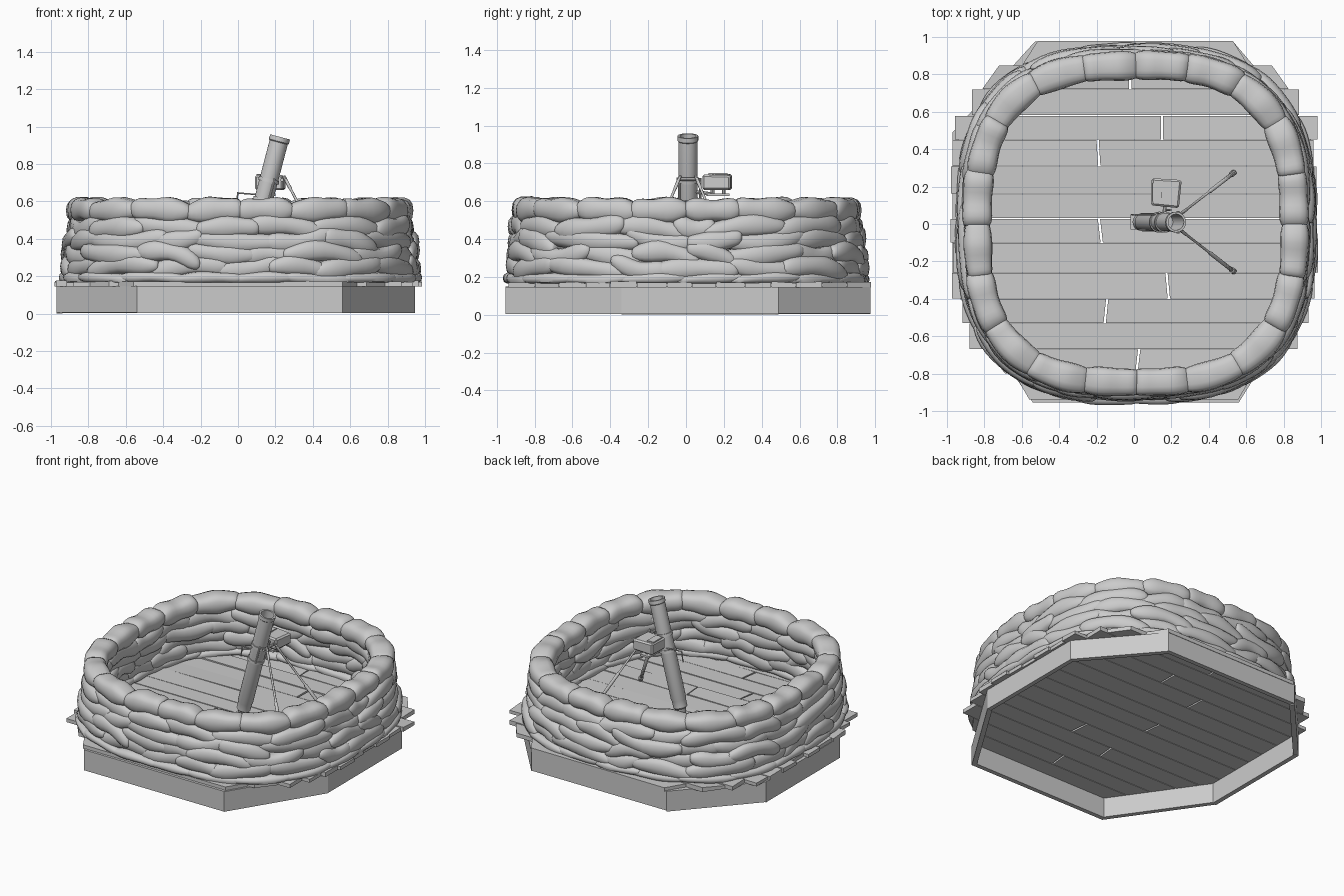
import bpy, bmesh, math, random
from mathutils import Vector

if "Cube" in bpy.data.objects:
    bpy.data.objects.remove(bpy.data.objects["Cube"])

random.seed(4)
R = random.uniform


def finish(bm, name, smooth=None):
    bmesh.ops.recalc_face_normals(bm, faces=bm.faces)
    me = bpy.data.meshes.new(name)
    bm.to_mesh(me)
    bm.free()
    ob = bpy.data.objects.new(name, me)
    bpy.context.collection.objects.link(ob)
    if smooth:
        bpy.ops.object.select_all(action='DESELECT')
        ob.select_set(True)
        bpy.context.view_layer.objects.active = ob
        bpy.ops.object.shade_smooth_by_angle(angle=math.radians(smooth))
    return ob


def prism(bm, pts, z0, z1, jitter=0.0):
    lo = [bm.verts.new((x, y, z0)) for x, y in pts]
    hi = [bm.verts.new((x, y, z1 + R(-jitter, jitter))) for x, y in pts]
    n = len(pts)
    bm.faces.new(lo[::-1])
    bm.faces.new(hi)
    for i in range(n):
        j = (i + 1) % n
        bm.faces.new((lo[i], lo[j], hi[j], hi[i]))


def loft(bm, rings):
    vs = [[bm.verts.new(p) for p in r] for r in rings]
    n = len(vs[0])
    for a, b in zip(vs, vs[1:]):
        for i in range(n):
            j = (i + 1) % n
            bm.faces.new((a[i], a[j], b[j], b[i]))
    bm.faces.new(vs[0][::-1])
    bm.faces.new(vs[-1])


def lathe(bm, p, q, profile, n=12):
    # profile: (distance from p along p->q, radius)
    p, q = Vector(p), Vector(q)
    d = (q - p).normalized()
    u = d.cross(Vector((0, 1, 0.01))).normalized()
    v = d.cross(u)
    loft(bm, [[p + d * h + (u * math.cos(k * math.tau / n) + v * math.sin(k * math.tau / n)) * r
               for k in range(n)] for h, r in profile])


def rod(bm, p, q, r, n=8):
    L = (Vector(q) - Vector(p)).length
    lathe(bm, p, q, [(0, r), (L, r)], n)


# Eight-sided skirt of upright boards
oct_pts = [(0.56, -0.955), (0.945, -0.34), (0.945, 0.49), (0.53, 0.975),
           (-0.53, 0.975), (-0.97, 0.49), (-0.97, -0.34), (-0.54, -0.955)]
bm = bmesh.new()
for i in range(8):
    a, b = oct_pts[i], oct_pts[(i + 1) % 8]
    s = 0.967
    prism(bm, [a, b, (b[0] * s, b[1] * s), (a[0] * s, a[1] * s)], R(0, 0.012), 0.147, 0.002)
finish(bm, "skirt_boards")

# Floor planks: y low, y high, half length at each, optional split x
rows = [(-0.94, -0.80, 0.56, 0.64, None), (-0.80, -0.67, 0.70, 0.80, 0.02),
        (-0.67, -0.53, 0.87, 0.87, None), (-0.53, -0.40, 0.92, 0.92, -0.15),
        (-0.40, -0.26, 0.96, 0.96, 0.18), (-0.26, -0.10, 0.98, 0.98, None),
        (-0.10, 0.03, 0.97, 0.97, -0.18), (0.03, 0.16, 0.96, 0.96, None),
        (0.16, 0.31, 0.985, 0.985, None), (0.31, 0.45, 0.96, 0.96, -0.19),
        (0.45, 0.58, 0.97, 0.97, 0.15), (0.58, 0.72, 0.88, 0.88, None),
        (0.72, 0.85, 0.82, 0.73, -0.02), (0.85, 0.98, 0.60, 0.52, None)]
bm = bmesh.new()
for y0, y1, h0, h1, split in rows:
    y0, y1 = y0 + 0.002, y1 - 0.002
    l, r = R(-0.015, 0.015), R(-0.015, 0.015)
    L, Rr = [(-h0 + l, y0), (-h1 + l, y1)], [(h0 + r, y0), (h1 + r, y1)]
    if split is None:
        prism(bm, [L[0], Rr[0], Rr[1], L[1]], 0.145, 0.172, 0.004)
    else:
        k = R(-0.008, 0.008)
        prism(bm, [L[0], (split - 0.006 + k, y0), (split - 0.006 - k, y1), L[1]], 0.145, 0.172, 0.006)
        prism(bm, [(split + 0.006 + k, y0), Rr[0], Rr[1], (split + 0.006 - k, y1)], 0.145, 0.172, 0.006)
finish(bm, "floor_planks")


# Sandbags bent along a rounded-square path
def path(t, a):
    c, s = math.cos(t), math.sin(t)
    r = a / (abs(c) ** 2.75 + abs(s) ** 2.75) ** (1 / 2.75)
    return Vector((c * r + 0.01, s * r, 0))


def bag(bm, t0, t1, a, z, hw, hh, wild):
    slope, roll, shift = R(-wild, wild), R(-wild, wild) * 8, R(-wild, wild) * 0.4
    ph, hump = R(0, 6), R(-wild, wild) * 0.6
    rings = []
    for i in range(15):
        u = math.sin((i / 7 - 1) * math.pi / 2)
        t = t0 + (t1 - t0) * (u + 1) / 2
        c = path(t, a + shift)
        tan = (path(t + 0.01, a) - path(t - 0.01, a)).normalized()
        out = Vector((tan.y, -tan.x, 0))
        e = max(0.0, 1 - abs(u) ** 4) ** 0.5
        w = hw * (0.72 + 0.28 * e) * (1 + 0.04 * math.sin(4 * u + ph))
        h = hh * (0.4 + 0.6 * e) * (1 + 0.10 * math.sin(5 * u + ph))
        ring = []
        for k in range(14):
            g = k * math.tau / 14
            cx, cz = math.cos(g), math.sin(g)
            x = w * math.copysign(abs(cx) ** 0.65, cx)
            y = h * math.copysign(abs(cz) ** 0.8, cz)
            zz = z + y + slope * u + roll * x * 0.5 + hump * math.cos(u * 2.5)
            ring.append(c + out * x + Vector((0, 0, max(zz, 0.166))))
        rings.append(ring)
    loft(bm, rings)


#          path size, z, half width, half height, count, wildness
layers = [(0.893, 0.190, 0.074, 0.032, 20, 0.008), (0.888, 0.245, 0.068, 0.056, 19, 0.030),
          (0.880, 0.318, 0.070, 0.058, 20, 0.034), (0.872, 0.390, 0.070, 0.058, 18, 0.034),
          (0.862, 0.458, 0.070, 0.058, 19, 0.028), (0.847, 0.552, 0.078, 0.065, 20, 0.009)]
for n, (a, z, hw, hh, cnt, wild) in enumerate(layers):
    bm = bmesh.new()
    step = math.tau / cnt
    off = -math.pi / 2 if n == 5 else R(0, step)
    cuts = [off + i * step + (R(-0.25, 0.25) * step if 0 < n < 5 else 0) for i in range(cnt)]
    cuts.append(cuts[0] + math.tau)
    lap = 0.014 if n == 5 else 0.035
    for t0, t1 in zip(cuts, cuts[1:]):
        bag(bm, t0 - lap, t1 + lap, a, z, hw * R(0.95, 1.05), hh * R(0.95, 1.04), wild)
    finish(bm, "sandbag_top_ring" if n == 5 else f"sandbag_layer_{n + 1}", 50)

# Mortar barrel with hollow muzzle and breech
B, T = Vector((0.027, 0.01, 0.19)), Vector((0.225, 0.01, 0.945))
D = (T - B).normalized()
L = (T - B).length
bm = bmesh.new()
lathe(bm, B, T, [(-0.02, 0.015), (0, 0.03), (0.03, 0.035), (0.04, 0.046), (0.09, 0.046), (0.10, 0.05),
                 (L - 0.03, 0.05), (L - 0.025, 0.055), (L, 0.055), (L, 0.043), (L - 0.45, 0.043)], 24)
finish(bm, "barrel", 35)

# Collar bands, tie rods and bipod hinge
bm = bmesh.new()
for h in (0.42, 0.53):
    lathe(bm, B + D * h, T, [(0, 0.049), (0, 0.056), (0.02, 0.056), (0.02, 0.049)], 24)
for y in (-0.045, 0.065):
    p = Vector((0.03, y, 0))
    rod(bm, B + D * 0.42 + p, B + D * 0.55 + p, 0.006)
rod(bm, (0.235, -0.05, 0.715), (0.235, 0.07, 0.715), 0.009)
finish(bm, "barrel_collars", 35)

# Socket under the breech
bm = bmesh.new()
prism(bm, [(-0.02, -0.03), (0.07, -0.03), (0.07, 0.05), (-0.02, 0.05)], 0.168, 0.19)
finish(bm, "breech_socket")

# Bipod legs with stepped tubes and feet
for side, name in ((-1, "front_leg"), (1, "back_leg")):
    p, q = Vector((0.245, side * 0.04 + 0.01, 0.735)), Vector((0.535, side * 0.265 + 0.01, 0.185))
    l = (q - p).length
    bm = bmesh.new()
    lathe(bm, p, q, [(0, 0.009), (0.08, 0.009), (0.085, 0.007), (l * 0.55, 0.007), (l * 0.56, 0.011),
                     (l - 0.03, 0.011), (l - 0.028, 0.017), (l, 0.015)], 10)
    finish(bm, name, 35)

# Sight box on a bracket beside the barrel
bm = bmesh.new()
prism(bm, [(0.09, 0.10), (0.24, 0.085), (0.255, 0.235), (0.095, 0.245)], 0.66, 0.735, 0.01)
bmesh.ops.bevel(bm, geom=bm.edges[:], offset=0.01, segments=1, affect='EDGES')
prism(bm, [(0.10, 0.12), (0.15, 0.12), (0.15, 0.22), (0.10, 0.22)], 0.725, 0.748)
finish(bm, "sight_box")
bm = bmesh.new()
prism(bm, [(0.13, 0.11), (0.20, 0.11), (0.20, 0.23), (0.13, 0.23)], 0.628, 0.642)
for y in (0.14, 0.20):
    rod(bm, (0.165, y, 0.635), (0.165, y, 0.67), 0.01)
rod(bm, (0.16, 0.04, 0.65), (0.17, 0.14, 0.637), 0.010)
finish(bm, "sight_bracket", 35)

# Crank handle
bm = bmesh.new()
rod(bm, (0.13, 0.05, 0.635), (0.0, 0.05, 0.645), 0.004)
rod(bm, (0.0, 0.05, 0.65), (-0.012, 0.05, 0.57), 0.004)
finish(bm, "crank_handle", 35)
